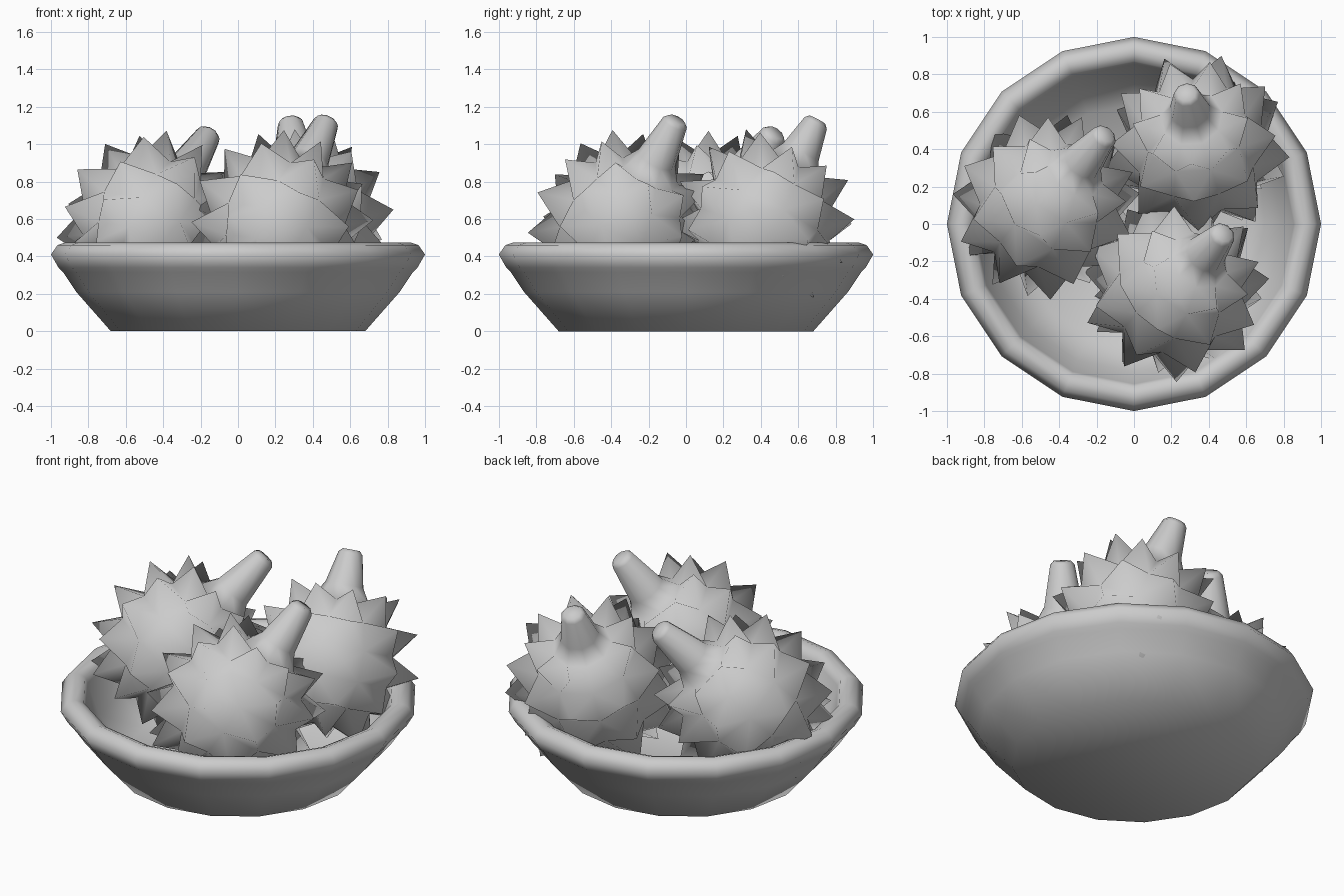
import bpy, bmesh, math
from mathutils import Vector, Matrix

if "Cube" in bpy.data.objects:
    bpy.data.objects.remove(bpy.data.objects["Cube"])

grey = bpy.data.materials.new("plain grey")
grey.use_nodes = True
grey.diffuse_color = (0.6, 0.6, 0.6, 1)
grey.node_tree.nodes["Principled BSDF"].inputs["Base Color"].default_value = (0.6, 0.6, 0.6, 1)


def add_object(name, bm):
    bmesh.ops.recalc_face_normals(bm, faces=bm.faces)
    for face in bm.faces:
        face.smooth = True
    mesh = bpy.data.meshes.new(name)
    bm.to_mesh(mesh)
    bm.free()
    mesh.materials.append(grey)
    obj = bpy.data.objects.new(name, mesh)
    bpy.context.collection.objects.link(obj)
    return obj


def lathe(profile, sides):
    """Closed surface of revolution from (radius, height) pairs, capped at both ends.
    Returns the mesh and its bands of side faces, in profile order."""
    bm = bmesh.new()
    rings = [[bm.verts.new((r * math.cos(a), r * math.sin(a), z))
              for a in (math.tau * i / sides for i in range(sides))] for r, z in profile]
    bands = []
    for low, high in zip(rings, rings[1:]):
        bands.append([bm.faces.new((low[i], low[i - 1], high[i - 1], high[i]))
                      for i in range(sides)])
    bm.faces.new(rings[0])
    bm.faces.new(rings[-1])
    return bm, bands


# Bowl with a thick rolled lip
bowl, _ = lathe([(0.68, 0), (0.865, 0.21), (0.935, 0.315), (0.96, 0.34), (1.0, 0.41),
                 (0.965, 0.46), (0.92, 0.475), (0.87, 0.455), (0.855, 0.42),
                 (0.79, 0.23), (0.64, 0.06)], 16)
add_object("bowl", bowl)

# Spiky fruit: bands of a slightly long ball raised to points, drawn out into a tapered stem
BODY, TIP, STRETCH = 0.365, 0.5, 1.06
POLAR = [155, 129, 103, 77, 51, 27]


def add_fruit(name, centre, stem_tip, spin):
    centre = Vector(centre)
    axis = Vector(stem_tip) - centre
    length = axis.length / STRETCH
    profile = [(BODY * math.sin(math.radians(p)), BODY * math.cos(math.radians(p)))
               for p in POLAR]
    profile += [(0.11, 0.41), (0.07, length - 0.02), (0.05, length)]
    bm, bands = lathe(profile, 9)
    spiked = [face for band in bands[:len(POLAR) - 1] for face in band]
    for v in bmesh.ops.poke(bm, faces=spiked)["verts"]:
        v.co = v.co.normalized() * TIP
    frame = (Matrix.Translation(centre) @ axis.to_track_quat("Z", "Y").to_matrix().to_4x4()
             @ Matrix.Rotation(math.radians(spin), 4, "Z")
             @ Matrix.Diagonal((1, 1, STRETCH, 1)))
    bmesh.ops.transform(bm, matrix=frame, verts=bm.verts)
    add_object(name, bm)


add_fruit("left_rear_fruit", (-0.47, 0.1, 0.56), (-0.15, 0.48, 1.06), 0)
add_fruit("front_fruit", (0.22, -0.34, 0.56), (0.48, -0.05, 1.13), 0)
add_fruit("back_fruit", (0.34, 0.41, 0.57), (0.28, 0.7, 1.13), 20)
